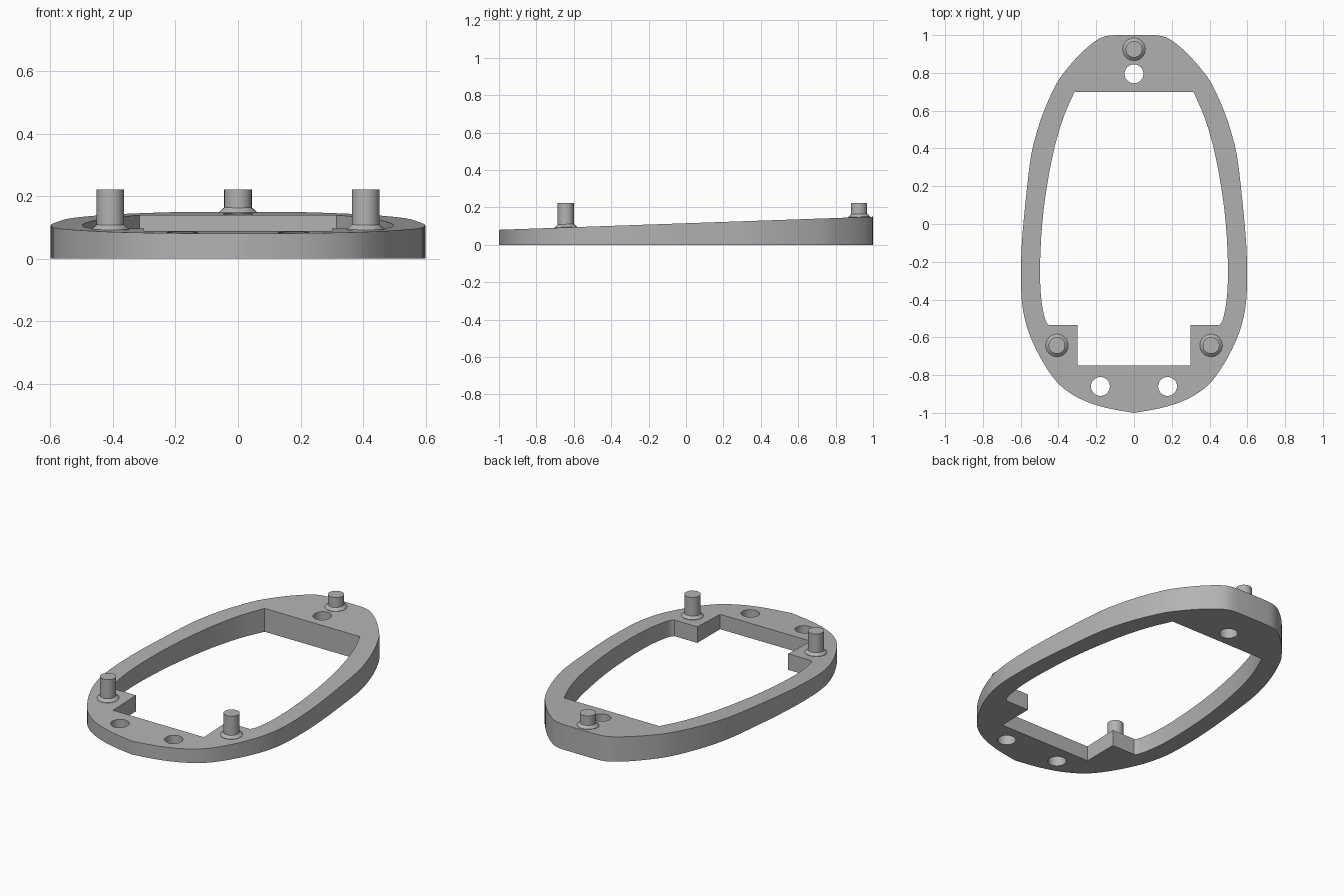
import bpy, bmesh
from math import cos, sin, pi, radians
from mathutils import Vector

if "Cube" in bpy.data.objects:
    bpy.data.objects.remove(bpy.data.objects["Cube"])

grey = bpy.data.materials.new("plain_grey")
grey.use_nodes = True
COLOUR = (0.45, 0.45, 0.45, 1)
grey.diffuse_color = COLOUR
grey.node_tree.nodes["Principled BSDF"].inputs["Base Color"].default_value = COLOUR


def top_z(y):
    """Height of the sloping upper face."""
    return 0.08 + 0.035 * (y + 1)


def smooth_path(points, steps=3):
    """Catmull-Rom curve through the points, ends included."""
    p = [Vector(q) for q in points]
    p = [2 * p[0] - p[1]] + p + [2 * p[-1] - p[-2]]
    path = []
    for a, b, c, d in zip(p, p[1:], p[2:], p[3:]):
        for i in range(steps):
            t = i / steps
            path.append(0.5 * (2 * b + (c - a) * t + (2 * a - 5 * b + 4 * c - d) * t ** 2
                               + (3 * b - a - 3 * c + d) * t ** 3))
    return path + [p[-2]]


def mirrored(half):
    """Close a right-hand half outline across x = 0."""
    return half + [Vector((-v.x, v.y)) for v in reversed(half) if v.x > 1e-4]


def circle(x, y, r, n=32):
    return [Vector((x + r * cos(2 * pi * i / n), y + r * sin(2 * pi * i / n))) for i in range(n)]


def finish(bm, name):
    bmesh.ops.recalc_face_normals(bm, faces=bm.faces)
    mesh = bpy.data.meshes.new(name)
    bm.to_mesh(mesh)
    bm.free()
    mesh.materials.append(grey)
    ob = bpy.data.objects.new(name, mesh)
    bpy.context.collection.objects.link(ob)
    bpy.ops.object.select_all(action="DESELECT")
    ob.select_set(True)
    bpy.context.view_layer.objects.active = ob
    bpy.ops.object.shade_smooth_by_angle(angle=radians(30))
    return ob


# Outlines of the wedge-shaped frame, its opening and its screw holes
outer = mirrored(smooth_path([
    (0, -1), (0.14, -0.975), (0.26, -0.937), (0.36, -0.88), (0.43, -0.81), (0.50, -0.70),
    (0.555, -0.58), (0.585, -0.47), (0.597, -0.36), (0.598, -0.2), (0.59, -0.05),
    (0.572, 0.14), (0.55, 0.33), (0.525, 0.45), (0.48, 0.59), (0.415, 0.735),
    (0.36, 0.815), (0.28, 0.905), (0.2, 0.972), (0.15, 0.994), (0.1, 1)]))
inner_side = smooth_path([
    (0.45, -0.535), (0.467, -0.515), (0.483, -0.45), (0.495, -0.35), (0.497, -0.2),
    (0.486, 0), (0.461, 0.2), (0.422, 0.4), (0.375, 0.56), (0.315, 0.70)])
opening = mirrored([Vector((0.3, -0.75)), Vector((0.3, -0.535))] + inner_side)
holes = [circle(0, 0.795, 0.05), circle(0.178, -0.86, 0.05), circle(-0.178, -0.86, 0.05)]

# Frame: fill between the outlines, extrude, then tilt the upper face
bm = bmesh.new()
for loop in [outer, opening] + holes:
    vs = [bm.verts.new((v.x, v.y, 0)) for v in loop]
    for a, b in zip(vs, vs[1:] + vs[:1]):
        bm.edges.new((a, b))
bmesh.ops.triangle_fill(bm, edges=bm.edges[:], use_beauty=True)
raised = bmesh.ops.extrude_face_region(bm, geom=bm.faces[:], use_keep_orig=True)
for v in raised["geom"]:
    if isinstance(v, bmesh.types.BMVert):
        v.co.z = top_z(v.co.y)
finish(bm, "wedge_frame")

# Locating pegs with a flared foot that follows the slope
PEG_TOP = 0.222
for name, x, y in (("back_peg", 0, 0.925), ("left_peg", 0.408, -0.643), ("right_peg", -0.408, -0.643)):
    bm = bmesh.new()
    rings = []
    for r, lift in ((0.06, -0.005), (0.06, 0.002), (0.044, 0.017), (0.044, None)):
        rings.append([bm.verts.new((v.x, v.y, PEG_TOP if lift is None else top_z(v.y) + lift))
                      for v in circle(x, y, r)])
    for low, high in zip(rings, rings[1:]):
        for i in range(len(low)):
            bm.faces.new((low[i - 1], low[i], high[i], high[i - 1]))
    bm.faces.new(rings[0])
    bm.faces.new(rings[-1])
    finish(bm, name)
